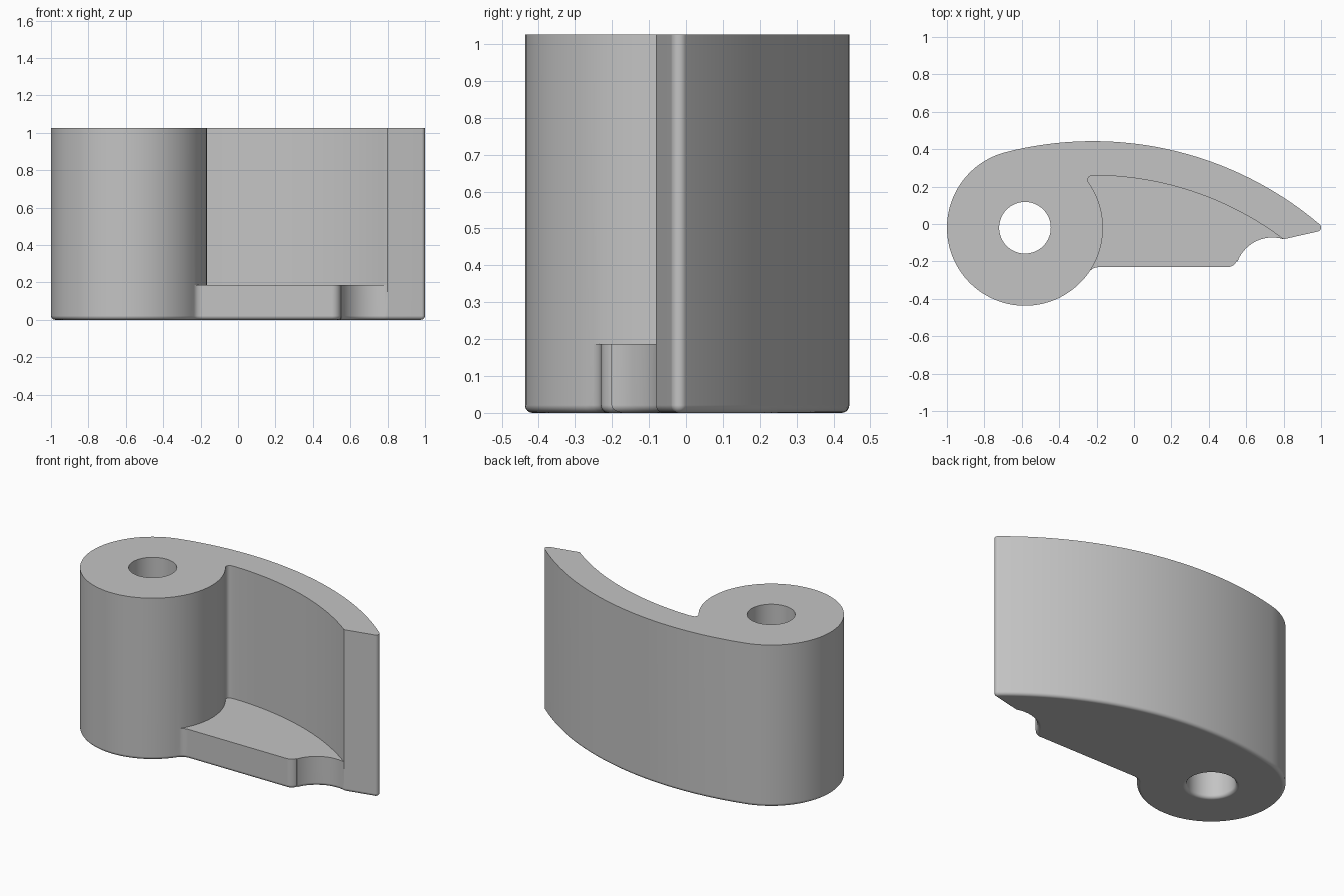
import bpy, bmesh
from math import sin, cos, pi, radians, atan2, degrees
from mathutils import Vector

cube = bpy.data.objects.get("Cube")
if cube:
    bpy.data.objects.remove(cube, do_unlink=True)

HEIGHT, FLOOR, FILLET = 1.025, 0.187, 0.021
HUB, HUB_R, HOLE_R = (-0.583, -0.02), 0.417, 0.138
SWEEP, OUTER_R, INNER_R = (-0.22, -1.431), 1.874, 1.691


def arc(centre, radius, start, end, steps):
    """Points along an arc, angles in degrees."""
    angles = [radians(start + (end - start) * i / steps) for i in range(steps + 1)]
    return [Vector((centre[0] + radius * cos(a), centre[1] + radius * sin(a))) for a in angles]


def shrink(points, distance):
    """Offset a clockwise outline inward."""
    result = []
    for i, p in enumerate(points):
        a = (p - points[i - 1]).normalized()
        b = (points[(i + 1) % len(points)] - p).normalized()
        na, nb = Vector((a.y, -a.x)), Vector((b.y, -b.x))
        result.append(p + (na + nb) * distance / (1 + na.dot(nb)))
    return result


def prism(name, outline, layers):
    """Stack (inset, height) copies of a clockwise outline into a closed solid."""
    bm = bmesh.new()
    rings = [[bm.verts.new((p.x, p.y, z)) for p in shrink(outline, d)] for d, z in layers]
    n = len(outline)
    for low, high in zip(rings, rings[1:]):
        for i in range(n):
            j = (i + 1) % n
            bm.faces.new((low[i], high[i], high[j], low[j]))
    bm.faces.new(rings[0])
    bm.faces.new(rings[-1][::-1])
    bmesh.ops.recalc_face_normals(bm, faces=bm.faces)
    mesh = bpy.data.meshes.new(name)
    bm.to_mesh(mesh)
    bm.free()
    obj = bpy.data.objects.new(name, mesh)
    bpy.context.collection.objects.link(obj)
    return obj


def rounded(sign):
    """Quarter-round layers rising from the bottom edge."""
    angles = [pi / 2 * i / 6 for i in range(7)]
    return [(sign * FILLET * (1 - sin(a)), FILLET * (1 - cos(a))) for a in angles]


# Full outline, clockwise: back sweep, tip, scoop, front edge, hub
tip = (0.978, -0.0186)
blend = degrees(atan2(HUB[1] - SWEEP[1], HUB[0] - SWEEP[0]))
tip_angle = degrees(atan2(tip[1] - SWEEP[1], tip[0] - SWEEP[0]))
outline = arc(SWEEP, OUTER_R, blend, tip_angle, 40)
outline += arc(tip, 0.022, tip_angle, -77, 8)[1:]
outline += arc((0.74, -0.272), 0.2, 72.5, 159.4, 14)
outline += arc((0.502, -0.18), 0.05, -20.6, -90, 8)
outline += [Vector((-0.19, -0.23)), Vector((-0.217, -0.236))]
outline += arc(HUB, HUB_R, -33.5, blend - 360, 64)[:-1]
body = prism("cam_lever_body", outline, rounded(1) + [(0, HEIGHT)])

# Cutter for the open pocket above the floor plate
pocket = arc(HUB, HUB_R, -33.5, 35.5, 24)
pocket += arc((-0.225, 0.235), 0.023, 215, 90, 8)[1:]
pocket += arc(SWEEP, INNER_R, 89.5, 51.5, 30)
pocket += [Vector((pocket[-1].x, -0.7)), Vector((pocket[0].x, -0.7))]
pocket_cutter = prism("pocket_cutter", pocket, [(0, FLOOR), (0, HEIGHT + 0.2)])

# Cutter for the pivot hole, flared at the bottom
hole = arc(HUB, HOLE_R, 0, -360, 64)[:-1]
hole_cutter = prism("hole_cutter", hole,
                    [(-FILLET, -0.1)] + rounded(-1) + [(0, HEIGHT + 0.2)])

bpy.context.view_layer.objects.active = body
for cutter in (pocket_cutter, hole_cutter):
    cut = body.modifiers.new(cutter.name, "BOOLEAN")
    cut.operation, cut.solver, cut.object = "DIFFERENCE", "EXACT", cutter
    bpy.ops.object.modifier_apply(modifier=cut.name)
    bpy.data.objects.remove(cutter, do_unlink=True)

# Single grey finish
grey = bpy.data.materials.new("plain_grey")
grey.use_nodes = True
grey.diffuse_color = (0.55, 0.55, 0.55, 1)
grey.node_tree.nodes["Principled BSDF"].inputs["Base Color"].default_value = grey.diffuse_color
body.data.materials.clear()
body.data.materials.append(grey)

# Smooth curved walls, crisp corners
bpy.ops.object.select_all(action="DESELECT")
body.select_set(True)
bpy.ops.object.shade_smooth_by_angle(angle=radians(30))
weighted = body.modifiers.new("weighted_normals", "WEIGHTED_NORMAL")
weighted.keep_sharp = True
